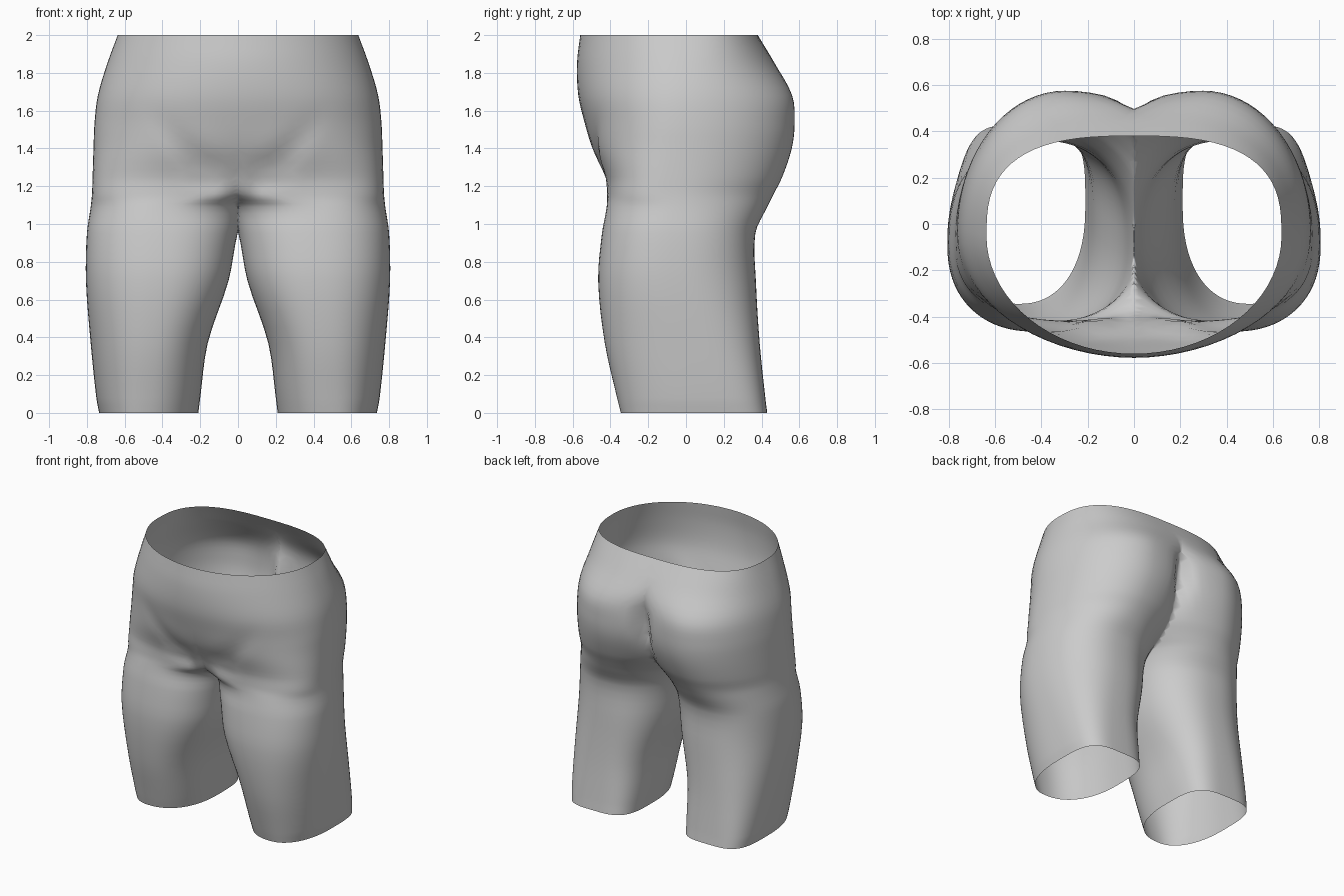
import bpy, bmesh, math

if "Cube" in bpy.data.objects:
    bpy.data.objects.remove(bpy.data.objects["Cube"])

# Cross-sections of one leg and half pelvis, from hem to waist:
# z, outer x, inner x, front y, back y, mid y, front centre x, back centre x, front power, back power
ROWS = [
    (0.00, .735, .210, -.345, .430, .08, .50, .48, 2.3, 3.6),
    (0.08, .750, .200, -.365, .420, .06, .49, .48, 2.3, 3.4),
    (0.37, .780, .160, -.430, .390, .00, .46, .46, 2.3, 2.8),
    (0.70, .805, .050, -.465, .370, -.08, .42, .42, 2.3, 2.4),
    (0.95, .800, .002, -.445, .367, -.08, .40, .42, 2.3, 2.3),
    (1.09, .780, -.05, -.420, .430, -.06, .38, .38, 2.3, 2.1),
    (1.16, .773, -.12, -.418, .465, -.05, .22, .36, 2.8, 2.0),
    (1.25, .770, -.20, -.430, .510, -.04, .12, .34, 2.8, 2.0),
    (1.40, .765, -.28, -.495, .560, -.03, .04, .31, 2.4, 2.0),
    (1.53, .760, -.35, -.535, .575, -.03, .00, .30, 2.2, 2.0),
    (1.68, .742, -.40, -.570, .562, -.03, .00, .28, 2.1, 2.0),
    (1.85, .692, -.58, -.577, .470, -.04, .00, .12, 2.0, 2.3),
    (2.00, .637, -.637, -.560, .380, -.05, .00, .00, 2.0, 2.8),
]
SIDES, STEPS = 72, 4


def slope(i, k):
    a, b = ROWS[max(i - 1, 0)], ROWS[min(i + 1, len(ROWS) - 1)]
    return (b[k] - a[k]) / (b[0] - a[0])


def blended(i, t):
    """Smooth section between row i and i + 1."""
    a, b = ROWS[i], ROWS[i + 1]
    h = b[0] - a[0]
    out = [a[0] + h * t]
    for k in range(1, 10):
        out.append((2*t**3 - 3*t*t + 1) * a[k] + (t**3 - 2*t*t + t) * h * slope(i, k)
                   + (3*t*t - 2*t**3) * b[k] + (t**3 - t*t) * h * slope(i, k))
        # use the far slope on the incoming end
        out[-1] += (t**3 - t*t) * h * (slope(i + 1, k) - slope(i, k))
    return out


def bump(v, width):
    return math.exp(-(v / width) ** 2)


def section(row):
    z, xo, xi, yf, yb, ym, cf, cb, nf, nb = row
    pts = []
    for s in range(SIDES):
        a = 2 * math.pi * s / SIDES
        c, d = math.cos(a), math.sin(a)
        cx, n, ye = (cf, nf, yf) if d < 0 else (cb, nb, yb)
        px, py = abs(c) ** (2 / n), abs(d) ** (2 / n)
        x = cx + (xo - cx) * px if c > 0 else cx - (cx - xi) * px
        y = ym + (ye - ym) * py
        if d > 0:   # cleft at the back
            y -= .06 * bump(x, .05) * bump(z - 1.52, .16)
        else:       # groin crease running up to the hip
            off = (x - .10) * .8 - (z - 1.17) * .6
            y += .028 * bump(off, .05) * bump(z - 1.34, .17) * py
        pts.append((x, y, z))
    return pts


# Loft the half body, cut at the centre plane
bm = bmesh.new()
levels = [blended(i, j / STEPS) for i in range(len(ROWS) - 1) for j in range(STEPS)]
levels.append(ROWS[-1])
rings = [[bm.verts.new(p) for p in section(r)] for r in levels]
for lo, hi in zip(rings, rings[1:]):
    for s in range(SIDES):
        n = (s + 1) % SIDES
        bm.faces.new((lo[s], lo[n], hi[n], hi[s]))
bmesh.ops.bisect_plane(bm, geom=bm.verts[:] + bm.edges[:] + bm.faces[:], dist=1e-5,
                       plane_co=(0, 0, 0), plane_no=(1, 0, 0), clear_inner=True)
for f in bm.faces:
    f.smooth = True
mesh = bpy.data.meshes.new("shorts_body")
bm.to_mesh(mesh)
bm.free()

# Mirrored open shell
body = bpy.data.objects.new("shorts_body", mesh)
bpy.context.collection.objects.link(body)
mirror = body.modifiers.new("mirror", 'MIRROR')
mirror.use_clip = True
mirror.merge_threshold = 0.001

grey = bpy.data.materials.new("plain grey")
grey.diffuse_color = (0.6, 0.6, 0.6, 1)
grey.use_nodes = True
grey.node_tree.nodes["Principled BSDF"].inputs["Base Color"].default_value = grey.diffuse_color
mesh.materials.append(grey)
